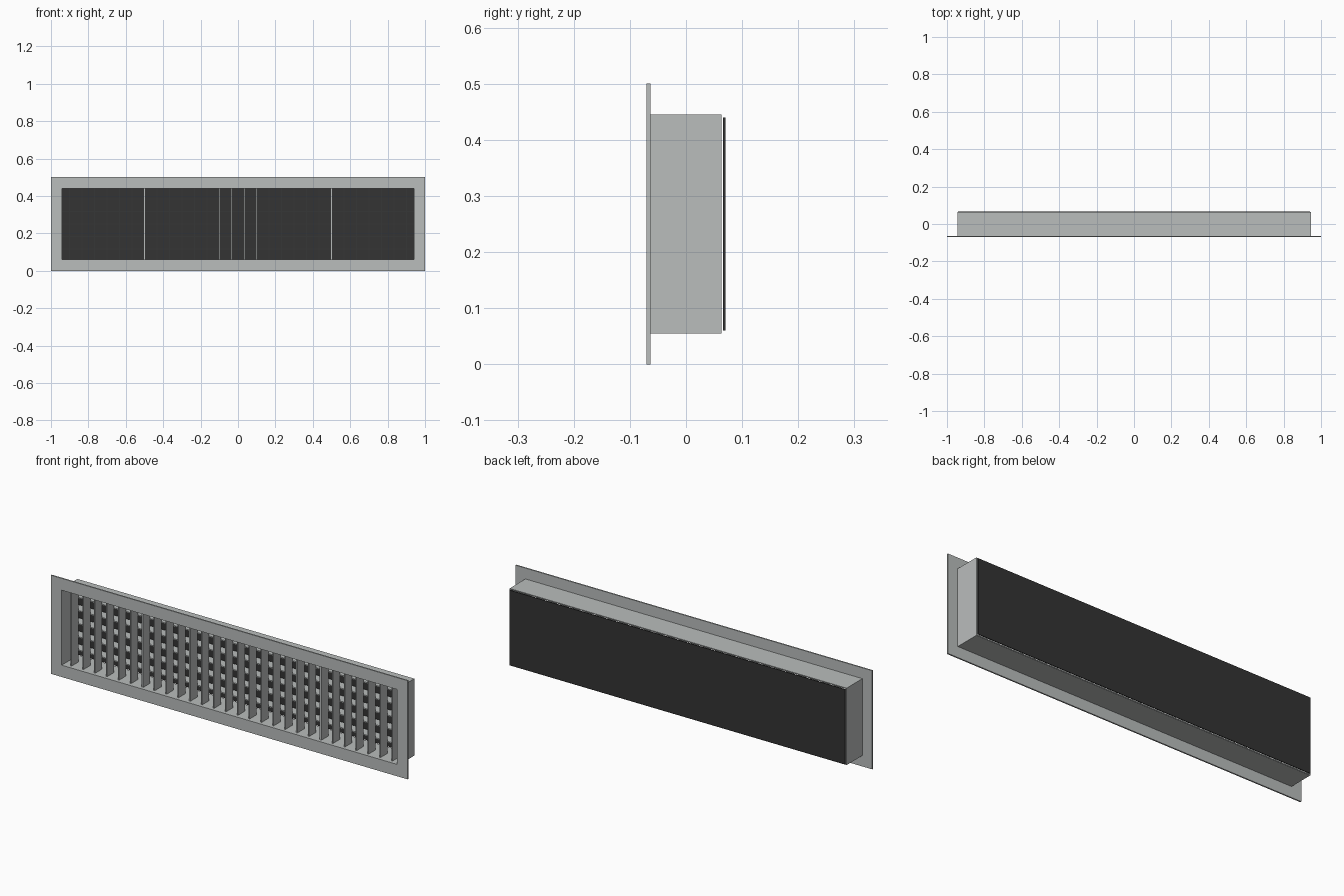
import bpy
import bmesh

default = bpy.data.objects.get("Cube")
if default:
    bpy.data.objects.remove(default, do_unlink=True)


def make_material(name, rgb):
    mat = bpy.data.materials.new(name)
    mat.use_nodes = True
    color = (*rgb, 1)
    mat.diffuse_color = color
    mat.node_tree.nodes["Principled BSDF"].inputs["Base Color"].default_value = color
    return mat


metal = make_material("light_grey_metal", (0.49, 0.51, 0.505))
black = make_material("dark_charcoal", (0.033, 0.033, 0.033))

MID_Z = 0.25


def finish(name, bm, mat):
    bmesh.ops.recalc_face_normals(bm, faces=bm.faces)
    mesh = bpy.data.meshes.new(name)
    bm.to_mesh(mesh)
    bm.free()
    mesh.materials.append(mat)
    obj = bpy.data.objects.new(name, mesh)
    bpy.context.collection.objects.link(obj)
    return obj


def box(name, x, z, width, height, y0, y1, mat):
    """Box centred on x and z, running from y0 to y1."""
    bm = bmesh.new()
    bmesh.ops.create_cube(bm, size=1)
    for v in bm.verts:
        v.co.x = x + v.co.x * width
        v.co.y = (y0 + y1) / 2 + v.co.y * (y1 - y0)
        v.co.z = z + v.co.z * height
    return finish(name, bm, mat)


def ring(name, outer, inner, y0, y1, mat):
    """Rectangular tube between two (half width, half height) outlines."""
    bm = bmesh.new()
    corners = [(-1, -1), (1, -1), (1, 1), (-1, 1)]
    loops = [[bm.verts.new((sx * w, y, MID_Z + sz * h)) for sx, sz in corners]
             for (w, h), y in ((outer, y0), (inner, y0), (inner, y1), (outer, y1))]
    for a, b in zip(loops, loops[1:] + loops[:1]):
        for i in range(4):
            j = (i + 1) % 4
            bm.faces.new((a[i], a[j], b[j], b[i]))
    return finish(name, bm, mat)


# Face flange and the duct collar behind it
OPENING = (0.94, 0.19)
ring("face_frame", (1.0, 0.25), OPENING, -0.07, -0.063, metal)
ring("duct_collar", (0.945, 0.195), OPENING, -0.063, 0.063, metal)

# Dark plate standing just clear of the collar
box("back_plate", 0, MID_Z, 1.88, 0.38, 0.066, 0.07, black)

# Front row of upright blades, with two thicker mullions among them
PITCH = 1 / 15
for i in range(28):
    x = (i - 13.5) * PITCH
    mullion = abs(abs(x) - 0.5) < 0.01
    name = "mullion" if mullion else "vertical_blade"
    box(name, x, MID_Z, 0.011 if mullion else 0.006, 0.38, -0.053, 0.003, metal)

# Rear row of level blades
for i in range(-2, 3):
    box("horizontal_blade", 0, MID_Z + i * PITCH, 1.88, 0.006, 0.006, 0.058, metal)
